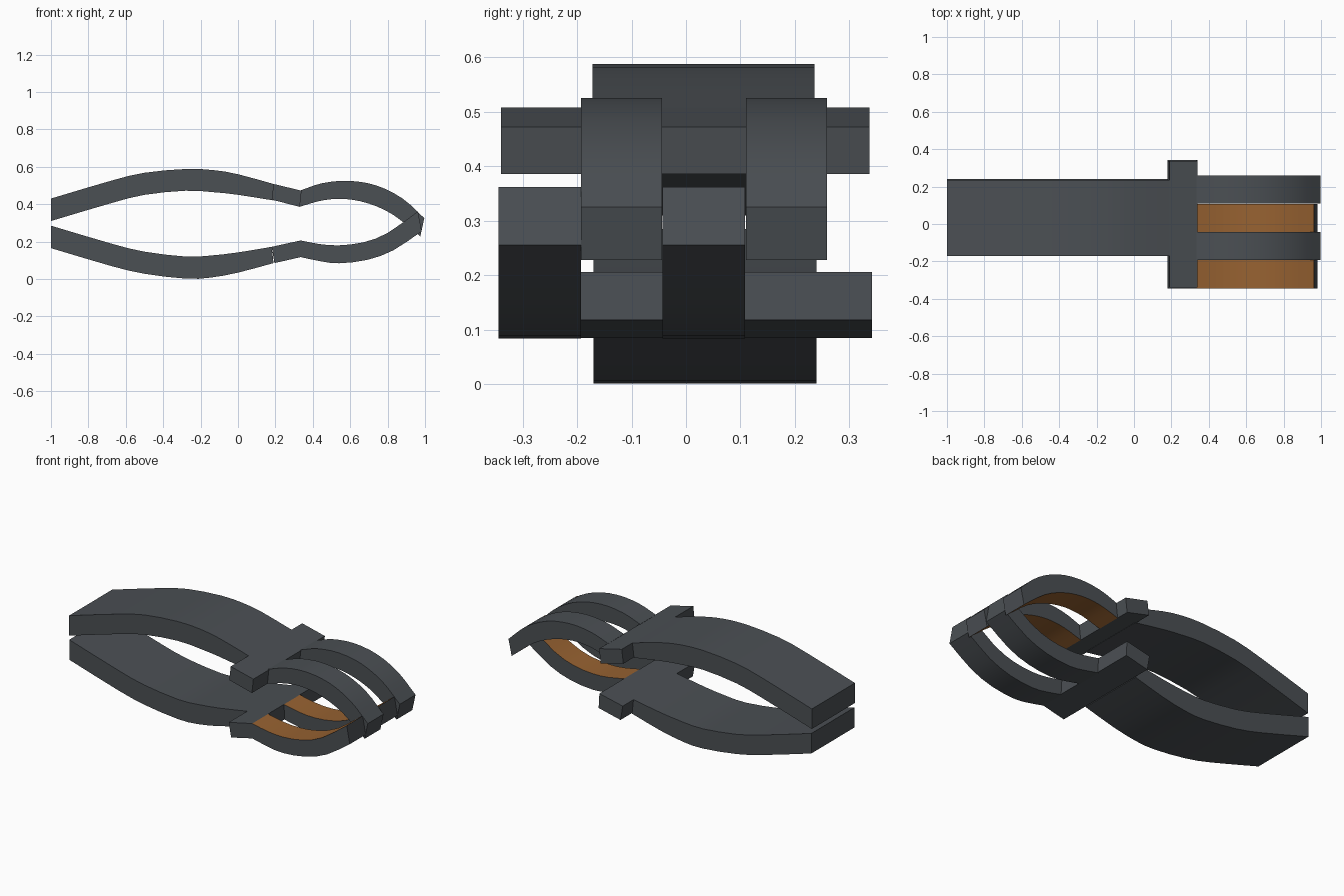
import bpy, bmesh, math
from mathutils import Vector

cube = bpy.data.objects.get("Cube")
if cube:
    bpy.data.objects.remove(cube, do_unlink=True)


def material(name, color):
    m = bpy.data.materials.new(name)
    m.use_nodes = True
    m.diffuse_color = color
    m.node_tree.nodes["Principled BSDF"].inputs["Base Color"].default_value = color
    return m


GREY = material("dark grey plastic", (0.07, 0.079, 0.088, 1))
ORANGE = material("orange grip lining", (0.31, 0.122, 0.031, 1))


def smooth_path(points, steps):
    """Catmull-Rom refinement of an (x, z) path."""
    p = [Vector(q) for q in points]
    p = [2 * p[0] - p[1]] + p + [2 * p[-1] - p[-2]]
    out = []
    for a, b, c, d in zip(p, p[1:], p[2:], p[3:]):
        for i in range(steps):
            t = i / steps
            out.append(b + (c - a) * t / 2 + (2 * a - 5 * b + 4 * c - d) * t * t / 2
                       + (3 * b - a - 3 * c + d) * t ** 3 / 2)
    return out + [p[-2]]


def band(name, outer, inner, y0, y1, steps=1, lined=False):
    """Curved bar swept across y, between an outer and an inner (x, z) path."""
    bm = bmesh.new()
    rings = []
    for o, i in zip(smooth_path(outer, steps), smooth_path(inner, steps)):
        rings.append([bm.verts.new((q[0], y, q[1]))
                      for q, y in ((o, y0), (o, y1), (i, y1), (i, y0))])
    for r, s in zip(rings, rings[1:]):
        for k in range(4):
            n = (k + 1) % 4
            f = bm.faces.new((r[k], r[n], s[n], s[k]))
            f.material_index = int(lined and k == 2)  # lining on the inner face
    bm.faces.new(rings[0])
    bm.faces.new(rings[-1])
    bmesh.ops.recalc_face_normals(bm, faces=bm.faces)
    mesh = bpy.data.meshes.new(name)
    bm.to_mesh(mesh)
    bm.free()
    mesh.materials.append(GREY)
    mesh.materials.append(ORANGE)
    ob = bpy.data.objects.new(name, mesh)
    bpy.context.collection.objects.link(ob)
    bpy.ops.object.select_all(action='DESELECT')
    ob.select_set(True)
    bpy.context.view_layer.objects.active = ob
    bpy.ops.object.shade_smooth_by_angle(angle=math.radians(30))


# Upper half: arched handle, wide shoulder, two prongs
band("upper_handle",
     [(-1, .43), (-.68, .525), (-.5, .568), (-.28, .588), (-.13, .582), (0, .56), (.19, .508)],
     [(-1, .31), (-.68, .405), (-.5, .45), (-.28, .472), (-.13, .464), (0, .45), (.19, .42)],
     -.172, .236, 2)
band("upper_shoulder", [(.19, .508), (.34, .472)], [(.18, .424), (.33, .386)], -.34, .337)
for side, y in (("right", -.193), ("left", .11)):
    band("upper_prong_" + side,
         [(.335, .474), (.45, .512), (.59, .525), (.74, .5), (.88, .43), (.996, .325)],
         [(.33, .386), (.45, .42), (.57, .428), (.7, .403), (.83, .343), (.975, .228)],
         y, y + .149, 3, True)

# Lower half: mirrored handle and shoulder, prongs that fit between the upper ones
band("lower_handle",
     [(-1, .165), (-.68, .07), (-.5, .028), (-.28, .002), (-.15, .007), (0, .034), (.19, .085)],
     [(-1, .285), (-.68, .19), (-.5, .146), (-.28, .12), (-.15, .125), (0, .142), (.18, .172)],
     -.17, .24, 2)
band("lower_shoulder", [(.195, .085), (.34, .118)], [(.18, .172), (.335, .206)], -.344, .342)
for side, y in (("right", -.344), ("left", -.043)):
    band("lower_prong_" + side,
         [(.335, .117), (.44, .095), (.54, .084), (.69, .102), (.83, .153), (.982, .255)],
         [(.335, .206), (.44, .186), (.54, .18), (.67, .196), (.8, .246), (.962, .362)],
         y, y + .151, 2, True)
